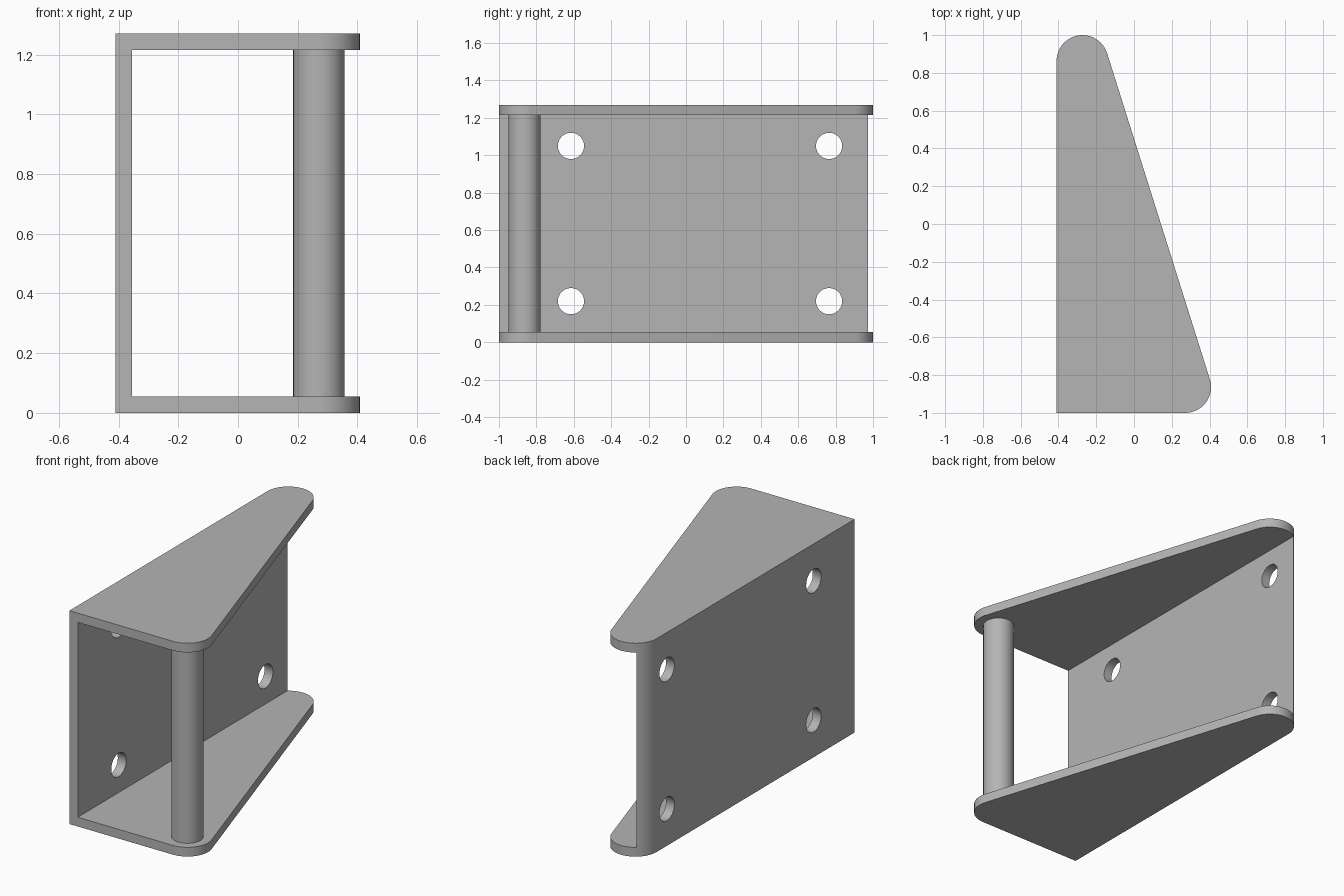
import bpy
import bmesh
from math import cos, sin, atan2, pi, radians

cube = bpy.data.objects.get("Cube")
if cube:
    bpy.data.objects.remove(cube, do_unlink=True)

HEIGHT, SHEET = 1.27, 0.055
LEFT = -0.41                    # outer face of the mounting wall
FRONT = (0.271, -0.863, 0.137)  # rounded corner around the rod: x, y, radius
BACK = (-0.273, 0.863, 0.137)   # rounded corner at the back

grey = bpy.data.materials.new("plain grey")
grey.use_nodes = True
grey.diffuse_color = (0.46, 0.46, 0.46, 1)
grey.node_tree.nodes["Principled BSDF"].inputs["Base Color"].default_value = grey.diffuse_color


def arc(corner, start, end, steps=24):
    x, y, r = corner
    angles = [start + (end - start) * i / steps for i in range(steps + 1)]
    return [(x + r * cos(a), y + r * sin(a)) for a in angles]


def prism(name, outline, z0, z1):
    bm = bmesh.new()
    face = bm.faces.new([bm.verts.new((x, y, z0)) for x, y in outline])
    moved = bmesh.ops.extrude_face_region(bm, geom=[face])["geom"]
    verts = [v for v in moved if isinstance(v, bmesh.types.BMVert)]
    bmesh.ops.translate(bm, verts=verts, vec=(0, 0, z1 - z0))
    bmesh.ops.recalc_face_normals(bm, faces=bm.faces)
    mesh = bpy.data.meshes.new(name)
    bm.to_mesh(mesh)
    bm.free()
    mesh.materials.append(grey)
    obj = bpy.data.objects.new(name, mesh)
    bpy.context.collection.objects.link(obj)
    return obj


def select(obj):
    bpy.ops.object.select_all(action='DESELECT')
    obj.select_set(True)
    bpy.context.view_layer.objects.active = obj


def cut(obj, cutter):
    cutter.hide_render = True
    mod = obj.modifiers.new("cut", 'BOOLEAN')
    mod.operation, mod.solver, mod.object = 'DIFFERENCE', 'EXACT', cutter
    select(obj)
    bpy.ops.object.modifier_apply(modifier=mod.name)
    bpy.data.objects.remove(cutter, do_unlink=True)


# Bracket: tapered outline, hollowed into a wall with two flanges
slant = atan2(FRONT[0] - BACK[0], BACK[1] - FRONT[1])
outline = [(LEFT, -1)] + arc(FRONT, -pi / 2, slant) + arc(BACK, slant, pi)
bracket = prism("bracket", outline, 0, HEIGHT)
inner = LEFT + SHEET
pocket = prism("pocket_cutter", [(inner, -2), (1, -2), (1, 2), (inner, 2)],
               SHEET, HEIGHT - SHEET)
cut(bracket, pocket)

# Four screw holes through the wall
for y in (-0.615, 0.765):
    for z in (0.22, 1.05):
        hole = prism("hole_cutter", arc((0, 0, 0.07), 0, 2 * pi, 48)[:-1], -0.1, 0.1)
        hole.rotation_euler.y = pi / 2
        hole.location = (LEFT + SHEET / 2, y, z)
        cut(bracket, hole)

# Rod between the flanges
rod = prism("rod", arc((FRONT[0], FRONT[1], 0.086), 0, 2 * pi, 64)[:-1],
            SHEET, HEIGHT - SHEET)

for part in (bracket, rod):
    select(part)
    bpy.ops.object.shade_smooth_by_angle(angle=radians(30))
